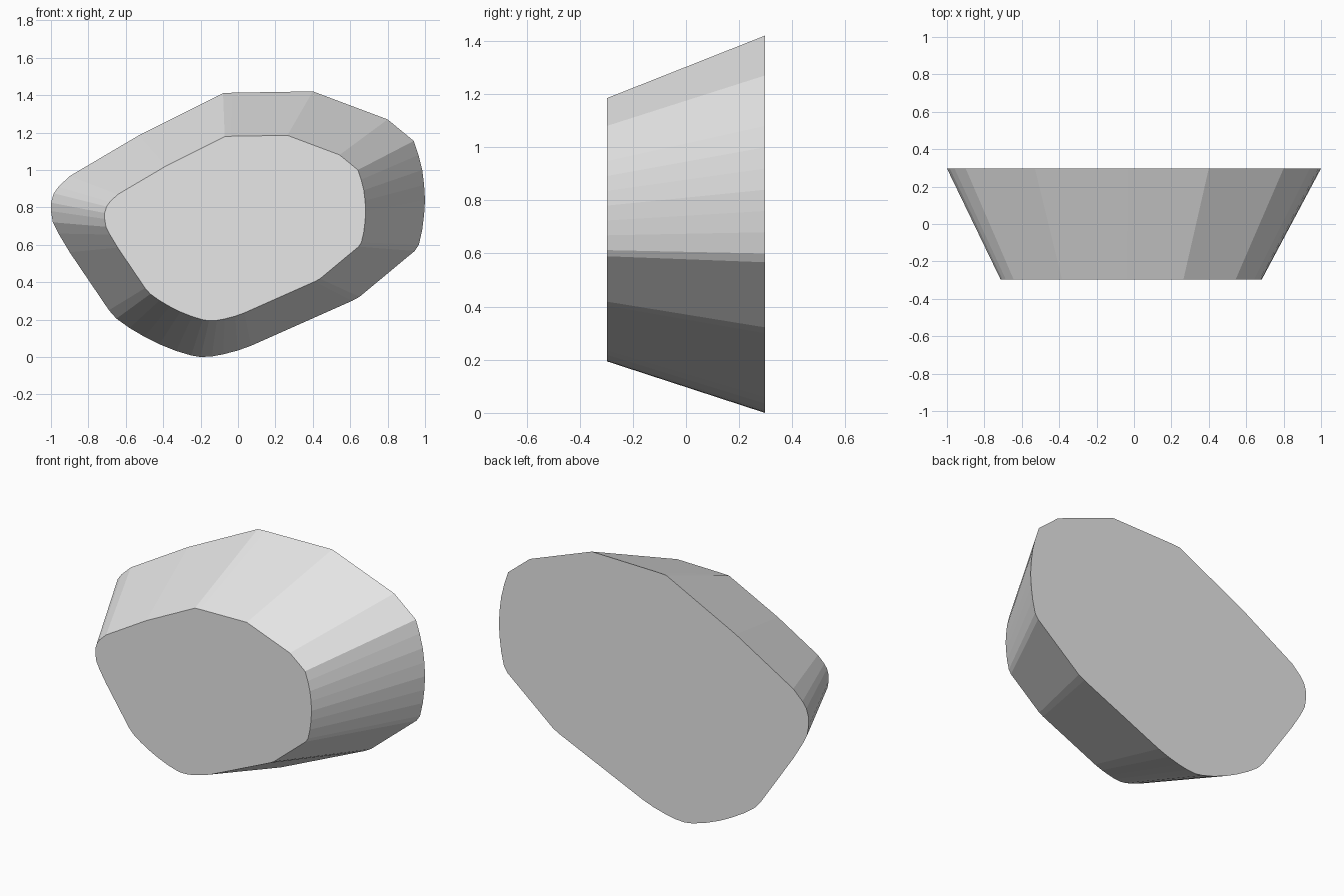
import bpy, bmesh

# Outline of the wide back face (x, z), clockwise seen from the front
OUTLINE = [
    (-0.08, 1.41), (-0.03, 1.413), (0.40, 1.42), (0.80, 1.27), (0.94, 1.155),
    (0.965, 1.08), (0.985, 1.00), (0.995, 0.92), (1.00, 0.84), (0.995, 0.76),
    (0.985, 0.68), (0.967, 0.60), (0.945, 0.567), (0.65, 0.322), (0.61, 0.30),
    (0.07, 0.06), (0.00, 0.035), (-0.08, 0.014), (-0.14, 0.003), (-0.20, 0.00),
    (-0.25, 0.008), (-0.33, 0.032), (-0.42, 0.068), (-0.50, 0.108),
    (-0.58, 0.155), (-0.65, 0.205), (-0.69, 0.25), (-0.90, 0.56),
    (-0.96, 0.66), (-0.99, 0.72), (-1.00, 0.78), (-1.00, 0.825),
    (-0.985, 0.875), (-0.96, 0.91), (-0.90, 0.967), (-0.53, 1.185),
]
HALF_DEPTH = 0.297
TAPER = 0.698                 # front face size relative to the back
CX, CZ = -0.05, 0.642         # point the taper shrinks towards

bm = bmesh.new()


def ring(y, s):
    return [bm.verts.new((CX + (x - CX) * s, y, CZ + (z - CZ) * s))
            for x, z in OUTLINE]


# Tapered block: two flat caps joined by slanted side facets
back = ring(HALF_DEPTH, 1.0)
front = ring(-HALF_DEPTH, TAPER)
bm.faces.new(back)
bm.faces.new(front)
n = len(OUTLINE)
for i in range(n):
    j = (i + 1) % n
    bm.faces.new((back[i], back[j], front[j], front[i]))
bmesh.ops.recalc_face_normals(bm, faces=bm.faces)

mesh = bpy.data.meshes.new("tapered_stone")
bm.to_mesh(mesh)
bm.free()

# Plain grey
grey = bpy.data.materials.new("light grey")
grey.diffuse_color = (0.8, 0.8, 0.8, 1.0)
mesh.materials.append(grey)

stone = bpy.data.objects.new("tapered_stone", mesh)
bpy.context.collection.objects.link(stone)
